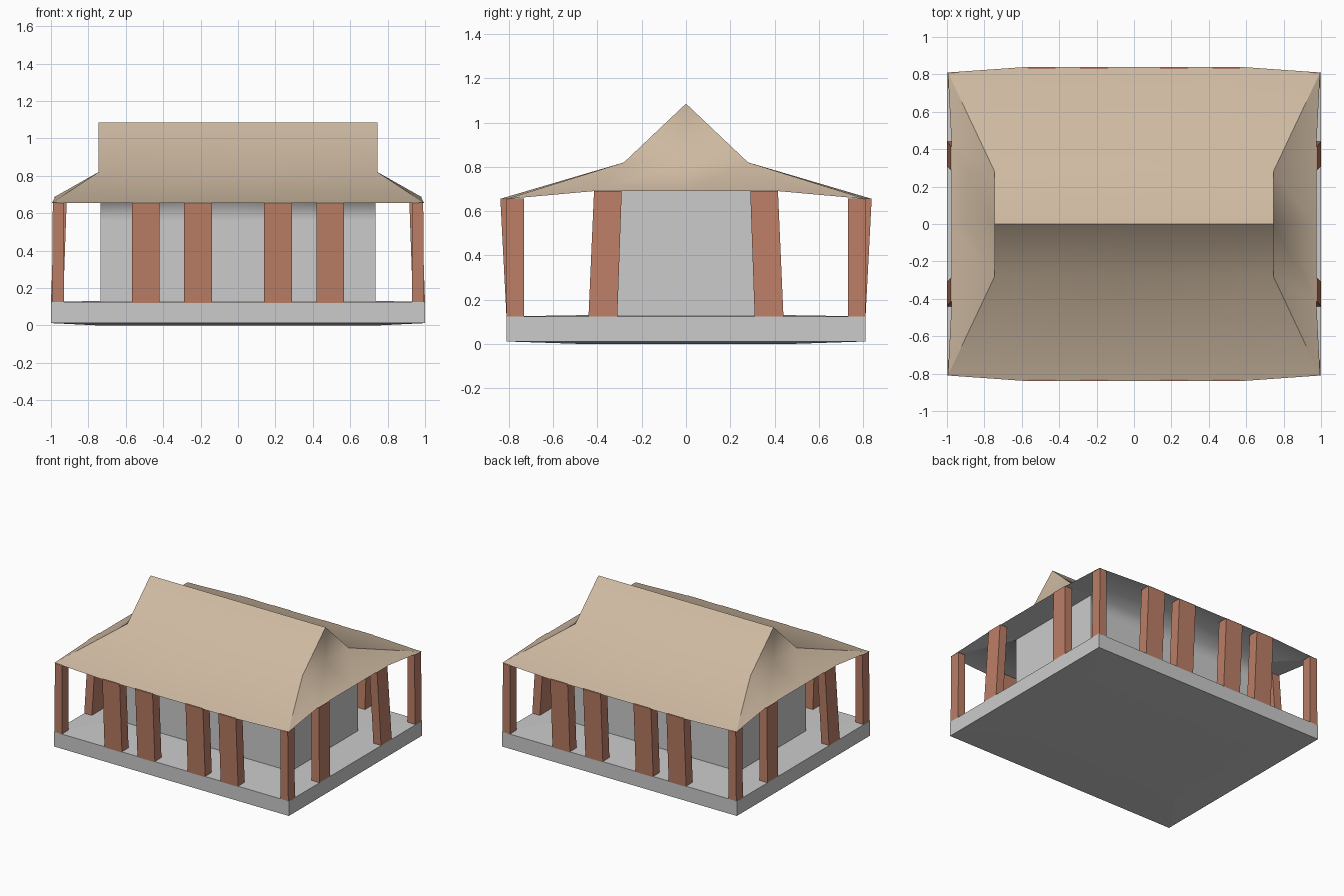
import bpy, bmesh, math

if "Cube" in bpy.data.objects:
    bpy.data.objects.remove(bpy.data.objects["Cube"])


def material(name, rgb):
    m = bpy.data.materials.new(name)
    m.diffuse_color = (*rgb, 1)
    m.use_nodes = True
    m.node_tree.nodes["Principled BSDF"].inputs["Base Color"].default_value = m.diffuse_color
    return m


THATCH = material("thatch", (0.62, 0.49, 0.36))
WOOD = material("wood", (0.50, 0.21, 0.135))


def finish(bm, name, mat=None, smooth=None):
    bmesh.ops.remove_doubles(bm, verts=bm.verts, dist=1e-4)
    me = bpy.data.meshes.new(name)
    bm.to_mesh(me)
    bm.free()
    ob = bpy.data.objects.new(name, me)
    bpy.context.collection.objects.link(ob)
    if mat:
        me.materials.append(mat)
    if smooth:
        bpy.ops.object.select_all(action='DESELECT')
        ob.select_set(True)
        bpy.context.view_layer.objects.active = ob
        bpy.ops.object.shade_smooth_by_angle(angle=math.radians(smooth))
    return ob


def quadrant(name, faces, mat=None, smooth=None):
    """Front-right quarter, mirrored in x and y; faces are strings of point keys."""
    bm = bmesh.new()
    for sx in (1, -1):
        for sy in (1, -1):
            for f in faces:
                vs = [bm.verts.new((P[k][0] * sx, P[k][1] * sy, P[k][2])) for k in f.split()]
                bm.faces.new(vs if sx * sy > 0 else vs[::-1])
    return finish(bm, name, mat, smooth)


def loft(name, rings, mat=None):
    """Box-like solid through rectangles (x0, x1, y0, y1, z), bottom to top."""
    bm = bmesh.new()
    loops = [[bm.verts.new(p) for p in ((a, c, z), (b, c, z), (b, d, z), (a, d, z))]
             for a, b, c, d, z in rings]
    for lo, hi in zip(loops, loops[1:]):
        for i in range(4):
            j = (i + 1) % 4
            bm.faces.new((lo[i], lo[j], hi[j], hi[i]))
    bm.faces.new(loops[0][::-1])
    bm.faces.new(loops[-1])
    bmesh.ops.recalc_face_normals(bm, faces=bm.faces)
    return finish(bm, name, mat)


# key points: ridge, kink, eave, corner, side eave, gable foot, wall
P = {
    "R0": (0, 0, 1.085), "R1": (.745, 0, 1.085),
    "K0": (0, -.28, .82), "K1": (.745, -.28, .82),
    "E0": (0, -.84, .655), "E1": (.57, -.84, .655),
    "C": (.995, -.81, .655), "S": (.975, -.42, .69),
    "S0": (.975, 0, .69), "G0": (.745, 0, .82),
    "W0": (0, -.41, .71), "W1": (.735, -.41, .71), "W2": (.735, 0, .71),
    "M0": (0, -.41, .56), "M1": (.735, -.41, .56),
    "B0": (0, -.41, .12), "B1": (.735, -.41, .12), "B2": (.735, 0, .12),
}

# roof: two long slopes, and hipped ends with gables
quadrant("roof_slopes", ["K0 K1 R1 R0", "E0 E1 K1 K0", "E1 C K1"], THATCH, 35)
quadrant("roof_ends", ["K1 G0 R1", "C S K1", "S S0 G0 K1"], THATCH, 65)

# hall walls and the ceiling under the eaves
quadrant("hall_long_walls", ["B0 B1 M1 M0", "M0 M1 W1 W0", "E0 W0 W1 E1", "E1 W1 C"], None, 100)
quadrant("hall_end_walls", ["B1 B2 W2 W1 M1", "C W1 S", "S W1 W2 S0"])

# plinth, slightly bulged top and bottom
loft("plinth", [(-.75, .75, -.45, .45, 0), (-1, 1, -.81, .81, .012),
                (-1, 1, -.81, .81, .125), (-.75, .75, -.45, .45, .131)])


def mirrored_pillar(name, bottom, top):
    """One pillar in each of the four quarters, from its front-right shape."""
    for sx in (1, -1):
        for sy in (1, -1):
            rings = [(a * sx, b * sx, c * sy, d * sy, z) for a, b, c, d, z in (bottom, top)]
            loft(name, rings, WOOD)


# corner posts, leaning long-side pillars and leaning end pillars
mirrored_pillar("corner_post", (.93, .995, -.81, -.73, .12), (.93, .99, -.81, -.73, .657))
for x in (.14, .42):
    mirrored_pillar("long_side_pillar", (x, x + .148, -.81, -.73, .12),
                    (x, x + .148, -.838, -.758, .658))
mirrored_pillar("end_pillar", (.935, 1, -.44, -.31, .12), (.915, .98, -.415, -.29, .69))
